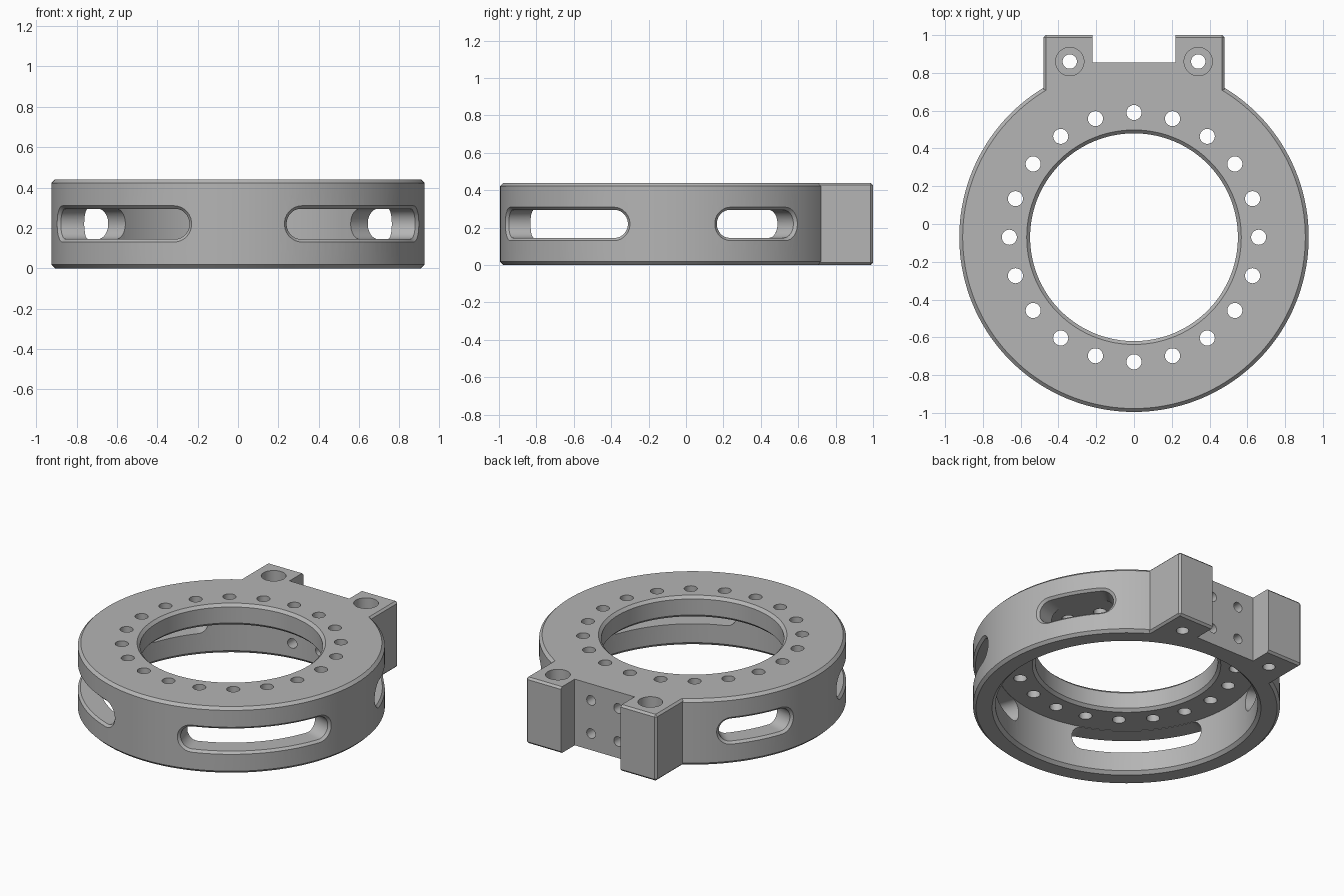
import bpy, bmesh
from math import sin, cos, pi, radians, degrees
from mathutils import Matrix, Vector

cube = bpy.data.objects.get("Cube")
if cube:
    bpy.data.objects.remove(cube, do_unlink=True)

CY = -0.07          # ring centre in y
R, H = 0.925, 0.44  # ring radius and height
BEV = 0.018

grey = bpy.data.materials.new("machined grey")
grey.use_nodes = True
colour = (0.46, 0.46, 0.46, 1)
grey.diffuse_color = colour
grey.node_tree.nodes["Principled BSDF"].inputs["Base Color"].default_value = colour


def to_object(bm, name):
    bmesh.ops.recalc_face_normals(bm, faces=bm.faces)
    mesh = bpy.data.meshes.new(name)
    bm.to_mesh(mesh)
    bm.free()
    mesh.materials.append(grey)
    obj = bpy.data.objects.new(name, mesh)
    bpy.context.collection.objects.link(obj)
    return obj


def lathe(bm, profile, x, y, n):
    """Solid of revolution about a vertical axis, from (radius, z) points."""
    rings = [[bm.verts.new((x + r * cos(2 * pi * i / n), y + r * sin(2 * pi * i / n), z))
              for i in range(n)] for r, z in profile]
    for a, b in zip(rings, rings[1:]):
        for i in range(n):
            j = (i + 1) % n
            bm.faces.new((a[i], a[j], b[j], b[i]))
    bm.faces.new(rings[0])
    bm.faces.new(rings[-1])


def box(bm, lo, hi):
    lo, hi = Vector(lo), Vector(hi)
    size = hi - lo
    m = Matrix.Translation((lo + hi) / 2) @ Matrix.Diagonal((*size, 1))
    bmesh.ops.create_cube(bm, size=1, matrix=m)


def slot(bm, centre, half_span):
    """Rounded slot wrapped round the ring, with a chamfered outer rim."""
    loops = []
    for r, grow in ((0.72, 0), (R - 0.015, 0), (R + 0.025, 0.04)):
        h = 0.075 + grow
        flat = R * half_span - 0.015 - 0.075
        arc = [radians(6 + 12 * k) for k in range(8)]
        right = [(flat + h * cos(a), h * sin(a)) for a in arc[:-1]] + [(flat, h)]
        middle = [(flat * (1 - k / 10), h) for k in range(1, 20)]
        left = [(-s, z) for s, z in reversed(right)]
        upper = right + middle + left
        outline = upper + [(s, -z) for s, z in reversed(upper)]
        loops.append([bm.verts.new((r * cos(centre + s / R), CY + r * sin(centre + s / R),
                                    H / 2 + z)) for s, z in outline])
    n = len(loops[0])
    for a, b in zip(loops, loops[1:]):
        for i in range(n):
            j = (i + 1) % n
            bm.faces.new((a[i], a[j], b[j], b[i]))
    for cap in (loops[0], loops[-1]):
        for i in range(n // 2 - 1):
            bm.faces.new((cap[i], cap[i + 1], cap[n - 2 - i], cap[n - 1 - i]))


def combine(target, bm, name, operation="DIFFERENCE"):
    """Apply a boolean with a temporary helper solid."""
    helper = to_object(bm, name)
    helper.hide_render = True
    mod = target.modifiers.new(name, "BOOLEAN")
    mod.operation, mod.solver, mod.object = operation, "EXACT", helper
    bpy.context.view_layer.objects.active = target
    bpy.ops.object.modifier_apply(modifier=mod.name)
    bpy.data.objects.remove(helper, do_unlink=True)


# Ring body with chamfered rims
bm = bmesh.new()
lathe(bm, [(R - BEV, 0), (R, BEV), (R, H - BEV), (R - BEV, H)], 0, CY, 144)
body = to_object(bm, "clamp_ring_body")

# Mounting block at the back, chamfered all round
bm = bmesh.new()
box(bm, (-0.48, 0.3, 0), (0.48, 1, H))
bmesh.ops.bevel(bm, geom=bm.edges[:], offset=0.013, segments=1, affect="EDGES")
combine(body, bm, "mounting_block", "UNION")

# Notch that splits the block into two lugs
bm = bmesh.new()
box(bm, (-0.22, 0.855, -0.1), (0.22, 1.1, H + 0.1))
combine(body, bm, "lug_notch")

# Wide recess from below, narrower bore through the top plate
bm = bmesh.new()
lathe(bm, [(0.86, -0.05), (0.79, 0.02), (0.79, 0.298), (0.568, 0.298), (0.55, 0.316),
           (0.55, H - BEV), (0.568, H), (0.618, H + 0.05)], 0, CY, 144)
combine(body, bm, "stepped_bore")

# Side slots: two long at the front, two short at the back
bm = bmesh.new()
for centre, half_span in ((-45, 30.6), (30, 16)):
    for c in (centre, 180 - centre):
        slot(bm, radians(c), radians(half_span))
combine(body, bm, "side_slots")

# Circle of bolt holes in the top plate
bm = bmesh.new()
for k in range(20):
    a = 2 * pi * k / 20
    lathe(bm, [(0.04, 0.2), (0.04, H + 0.1)], 0.66 * cos(a), CY + 0.66 * sin(a), 24)
combine(body, bm, "bolt_holes")

# Counterbored lug holes and horizontal holes in the notch face
bm = bmesh.new()
for side in (-1, 1):
    lathe(bm, [(0.038, -0.1), (0.038, 0.24), (0.075, 0.24), (0.075, H + 0.1)],
          side * 0.34, 0.86, 32)
    for z in (0.11, 0.33):
        m = Matrix.Translation((side * 0.1, 0.77, z)) @ Matrix.Rotation(pi / 2, 4, "X")
        bmesh.ops.create_cone(bm, cap_ends=True, segments=24, radius1=0.032,
                              radius2=0.032, depth=0.24, matrix=m)
combine(body, bm, "lug_holes")

# Smooth curved walls, keep chamfers crisp
bpy.ops.object.select_all(action="DESELECT")
body.select_set(True)
bpy.context.view_layer.objects.active = body
bpy.ops.object.shade_smooth_by_angle(angle=radians(25))
